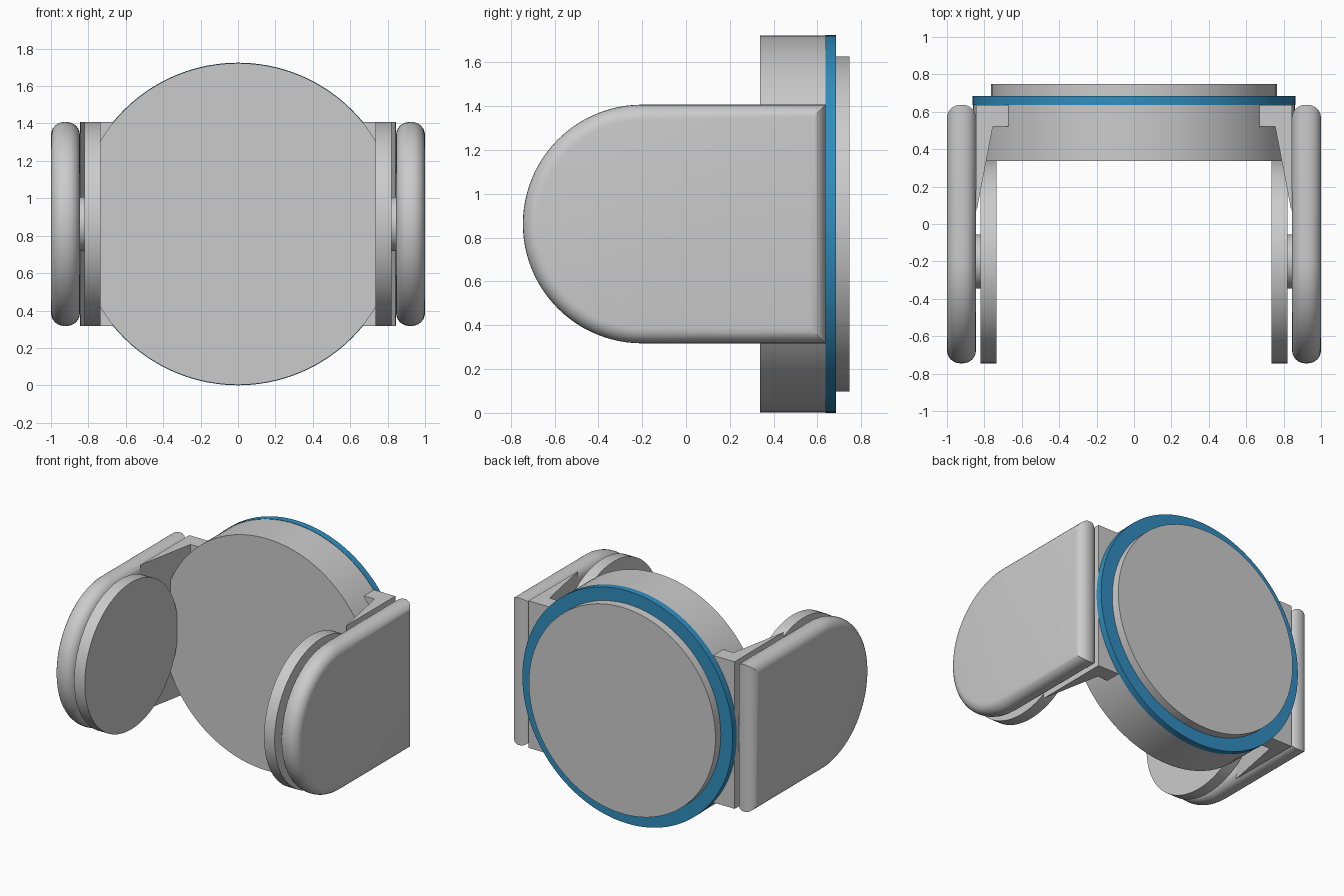
import bpy, bmesh
from math import sin, cos, pi

cube = bpy.data.objects.get("Cube")
if cube:
    bpy.data.objects.remove(cube, do_unlink=True)

CZ = 0.8625       # height of every axis
PAD_Y = -0.2      # centre of the round side pads
PAD_R = 0.545


def loft(name, rings, material=None):
    """Skin a stack of closed rings and cap both ends."""
    bm = bmesh.new()
    loops = [[bm.verts.new(p) for p in ring] for ring in rings]
    n = len(loops[0])
    for a, b in zip(loops, loops[1:]):
        for i in range(n):
            j = (i + 1) % n
            bm.faces.new((a[i], a[j], b[j], b[i]))
    bm.faces.new(loops[0])
    bm.faces.new(loops[-1])
    bmesh.ops.recalc_face_normals(bm, faces=bm.faces)
    mesh = bpy.data.meshes.new(name)
    bm.to_mesh(mesh)
    bm.free()
    obj = bpy.data.objects.new(name, mesh)
    bpy.context.collection.objects.link(obj)
    if material:
        mesh.materials.append(material)
    bpy.ops.object.select_all(action='DESELECT')
    obj.select_set(True)
    bpy.context.view_layer.objects.active = obj
    bpy.ops.object.shade_smooth_by_angle()
    return obj


def circle(radius, segments=96):
    turns = [2 * pi * i / segments for i in range(segments)]
    return [(radius * cos(t), radius * sin(t)) for t in turns]


def disc_y(name, radius, y0, y1, material=None):
    loft(name, [[(u, y, CZ + v) for u, v in circle(radius)] for y in (y0, y1)], material)


def disc_x(name, radius, x0, x1):
    loft(name, [[(x, PAD_Y + u, CZ + v) for u, v in circle(radius)] for x in (x0, x1)])


def shell_outline(x, inset):
    """Square at the back, half round at the front."""
    r = PAD_R - inset
    back = 0.637 - inset
    steps = 48
    arc = [(PAD_Y - r * sin(pi * i / steps), r * cos(pi * i / steps)) for i in range(steps + 1)]
    return [(x, y, CZ + z) for y, z in [(back, -r), (back, r)] + arc]


blue = bpy.data.materials.new("blue")
blue.use_nodes = True
colour = (0.03, 0.27, 0.52, 1)
blue.diffuse_color = colour
blue.node_tree.nodes["Principled BSDF"].inputs["Base Color"].default_value = colour

# Central drum with its coloured rim and back plate
disc_y("drum", 0.86, 0.337, 0.637)
disc_y("rim", CZ, 0.637, 0.685, blue)
disc_y("back_plate", 0.765, 0.685, 0.7475)

BEVEL, STEPS = 0.07, 6
IN_X, OUT_X = 0.845, 1.0
bracket_profile = [(0.67, 0.637), (0.67, 0.52), (0.755, 0.52), (0.843, 0.06), (0.845, 0.637)]

for side, s in (("left", 1), ("right", -1)):
    # Outer shell with rounded rims
    rings = []
    for i in range(STEPS + 1):
        a = pi / 2 * i / STEPS
        rings.append(shell_outline(s * (IN_X + BEVEL * (1 - cos(a))), BEVEL * (1 - sin(a))))
    for i in range(STEPS + 1):
        a = pi / 2 * i / STEPS
        rings.append(shell_outline(s * (OUT_X - BEVEL * (1 - sin(a))), BEVEL * (1 - cos(a))))
    # The second rim runs from full width at the edge to the inset outer face
    loft(side + "_shell", rings)

    # Round inner pad on a short hub
    disc_x(side + "_pad", PAD_R, s * 0.735, s * 0.822)
    disc_x(side + "_hub", 0.145, s * 0.815, s * 0.86)

    # Tapered bracket joining drum and shell
    loft(side + "_bracket", [[(s * x, y, CZ + z) for x, y in bracket_profile]
                             for z in (-PAD_R, PAD_R)])
